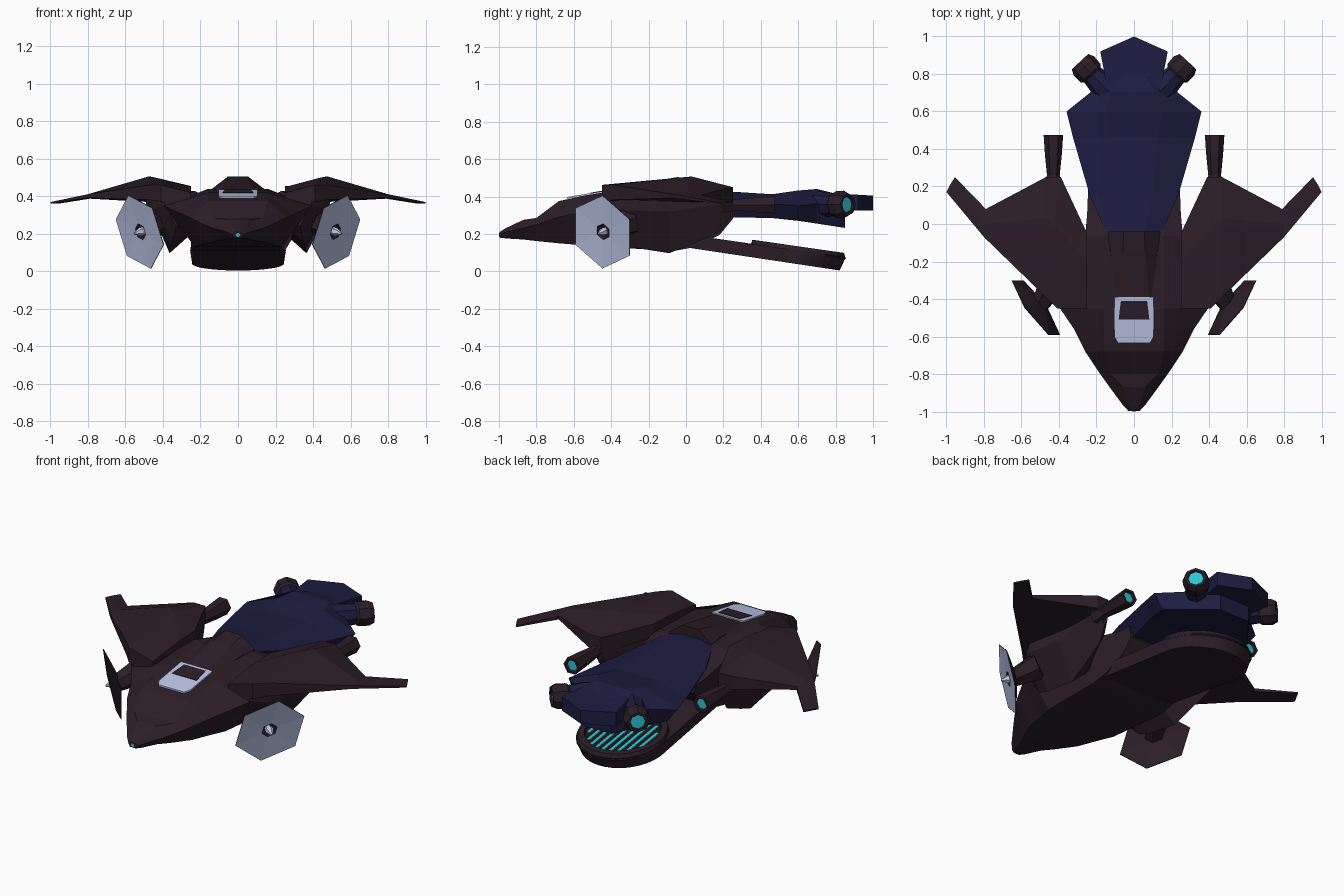
import bpy, bmesh, math
from mathutils import Vector as V

if "Cube" in bpy.data.objects:
    bpy.data.objects.remove(bpy.data.objects["Cube"])


def material(name, rgb):
    m = bpy.data.materials.new(name)
    m.diffuse_color = (*rgb, 1)
    m.use_nodes = True
    m.node_tree.nodes["Principled BSDF"].inputs["Base Color"].default_value = m.diffuse_color
    return m


HULL = material("dark plum hull", (0.025, 0.013, 0.020))
BLUE = material("navy blue", (0.012, 0.012, 0.052))
PALE = material("pale steel", (0.50, 0.57, 0.80))
CYAN = material("cyan glow", (0.026, 0.56, 0.66))
DARK = material("black grille", (0.012, 0.009, 0.011))


def build(name, verts, faces, mats, ids=None, mirror=False):
    """Make an object; optionally add the mirrored copy for the left side."""
    verts, faces, ids = [V(v) for v in verts], list(faces), list(ids or [0] * len(faces))
    if mirror:
        n = len(verts)
        verts += [V((-v.x, v.y, v.z)) for v in verts]
        faces += [[i + n for i in reversed(f)] for f in faces]
        ids += ids
    me = bpy.data.meshes.new(name)
    me.from_pydata(verts, [], faces)
    for m in mats:
        me.materials.append(m)
    for p, i in zip(me.polygons, ids):
        p.material_index = i
    bm = bmesh.new()
    bm.from_mesh(me)
    bmesh.ops.recalc_face_normals(bm, faces=bm.faces)
    bm.to_mesh(me)
    bm.free()
    ob = bpy.data.objects.new(name, me)
    bpy.context.collection.objects.link(ob)
    return ob


def rings(name, loops, mats, ids=None, mirror=False):
    """Skin closed loops of equal size and cap both ends (ids: bands, then end cap)."""
    n = len(loops[0])
    verts = [v for l in loops for v in l]
    faces = [[k * n + i, k * n + (i + 1) % n, (k + 1) * n + (i + 1) % n, (k + 1) * n + i]
             for k in range(len(loops) - 1) for i in range(n)]
    faces += [list(range((len(loops) - 1) * n, len(loops) * n)), list(reversed(range(n)))]
    fid = None
    if ids:
        fid = [ids[k] for k in range(len(loops) - 1) for _ in range(n)] + [ids[-1], ids[0]]
    return build(name, verts, faces, mats, fid, mirror)


def body(name, sections, mat):
    """Six-sided fuselage: y, top z, top half width, mid half width, mid z, bottom half width, bottom z."""
    return rings(name, [[(-tw, y, t), (tw, y, t), (mw, y, mz), (bw, y, b), (-bw, y, b), (-mw, y, mz)]
                        for y, t, tw, mw, mz, bw, b in sections], [mat])


def tube(name, origin, axis, up, sections, n, mats, ids=None, mirror=True):
    """Polygonal rings (distance, radius) along an axis, first corner along up."""
    o, a = V(origin), V(axis).normalized()
    u = (V(up) - V(up).dot(a) * a).normalized()
    w = a.cross(u)
    angs = [2 * math.pi * i / n for i in range(n)]
    return rings(name, [[o + a * t + (u * math.cos(q) + w * math.sin(q)) * r for q in angs]
                        for t, r in sections], mats, ids, mirror)


def plate(name, outline, low, high, mat, shrink=1.0, mirror=False):
    """Slab between two height functions of y."""
    return rings(name, [[(x * shrink, y * shrink, low(y)) for x, y in outline],
                        [(x, y, high(y)) for x, y in outline]], [mat], None, mirror)


# main hull and raised spine
body("hull", [(-.997, .21, .015, .03, .197, .02, .18), (-.965, .23, .03, .06, .21, .035, .176),
              (-.87, .275, .06, .13, .23, .07, .17), (-.80, .285, .13, .18, .25, .11, .162),
              (-.68, .375, .16, .26, .29, .17, .15), (-.56, .402, .16, .32, .315, .20, .14),
              (-.45, .42, .16, .395, .35, .23, .13),
              (-.06, .44, .16, .26, .40, .25, .11), (.05, .40, .15, .25, .37, .245, .13),
              (.18, .37, .14, .245, .34, .235, .195), (.25, .36, .14, .245, .34, .23, .28)], HULL)
body("spine", [(-.39, .43, .08, .11, .41, .11, .38), (-.15, .485, .06, .125, .44, .13, .38),
               (-.04, .505, .055, .14, .44, .14, .38)], HULL)
tube("nose_light", (0, -.994, .195), (0, -1, 0), (0, 0, 1), [(0, .011), (.006, .011)], 8, [CYAN], None, False)

# canopy frame and window
slope = lambda y, d=0: .434 + (y + .39) * .16 + d
frame = [(-.105, -.39), (.105, -.39), (.105, -.60), (.085, -.635), (-.085, -.635), (-.105, -.60)]
plate("canopy_frame", frame, lambda y: slope(y, -.006), lambda y: slope(y, .003), PALE)
window = [(-.07, -.41), (.07, -.41), (.082, -.51), (-.082, -.51)]
plate("canopy_window", window, lambda y: slope(y, 0), lambda y: slope(y, .006), HULL)

# wings: spanwise rings of front top, ridge, rear top, rear bottom, front bottom
wing = [((.25, -.45, .42), (.25, -.2, .45), (.25, -.05, .455), .08),
        ((.41, -.45, .462), (.43, .0, .498), (.39, .25, .45), .09),
        ((.47, -.39, .462), (.475, .03, .507), (.47, .25, .45), .08),
        ((.80, -.07, .412), (.80, .0, .412), (.79, .08, .408), .02),
        ((1.0, .17, .37), (.98, .21, .37), (.955, .25, .37), .008)]
rings("wings", [[f, m, r, (r[0], r[1], r[2] - t), (f[0], f[1], f[2] - t)] for f, m, r, t in wing],
      [HULL], None, True)

# side pods under the wings: y, inner x, outer x, keel x, top z, bottom z
pods = [(-.45, .25, .39, .33, .42, .24), (-.38, .25, .45, .35, .43, .16), (-.30, .25, .49, .36, .43, .13),
        (-.09, .25, .46, .365, .44, .097), (.02, .30, .45, .375, .44, .14), (.18, .36, .45, .395, .44, .21),
        (.24, .39, .46, .41, .43, .29)]
rings("side_pods", [[(a, y, t), (b, y, t), (b, y, b0 + (t - b0) * .65), (k, y, b0), (a, y, b0 + (t - b0) * .3)]
                    for y, a, b, k, t, b0 in pods], [HULL], None, True)

# wing thrusters
tube("wing_thrusters", (.43, .2, .355), (0, 1, 0), (1, 0, 0),
     [(0, .05), (.06, .034), (.17, .045), (.275, .052), (.275, .038), (.262, .034)],
     6, [HULL, CYAN], [0, 0, 0, 0, 0, 1])

# hexagonal side dishes with emitter needles
c, n, u = V((.525, -.447, .21)), V((.78, -.575, -.24)), V((.06, .0, .195))
tube("side_dishes", c, n, u, [(-.045, .04), (-.004, .204), (0, .204), (-.006, .045), (-.035, .035)],
     6, [HULL, PALE], [0, 0, 1, 0, 0])
tube("dish_needles", c, n, u, [(-.035, .02), (-.005, .024), (.035, .006)], 6, [PALE])
strut = V((.42, -.30, .27)) - (c - n * .03)
tube("dish_struts", c - n * .03, strut, u, [(0, .05), (strut.length, .08)], 6, [HULL])

# blue rear fuselage and tail block
body("rear_fuselage", [(-.06, .452, .05, .14, .435, .12, .32), (.15, .432, .10, .235, .39, .18, .29),
                       (.46, .412, .13, .325, .36, .27, .285), (.60, .432, .15, .36, .35, .30, .27),
                       (.70, .44, .12, .235, .36, .22, .255), (.80, .415, .05, .17, .37, .14, .24),
                       (.85, .36, .04, .10, .33, .10, .232)], BLUE)
plate("tail_block", [(-.13, .66), (.13, .66), (.18, .92), (0, 1.0), (-.18, .92)],
      lambda y: .325, lambda y: .425 - max(0, y - .66) * .06, BLUE)

# angled main engines on blue necks
aim = (.68, .73, 0)
end = V((.288, .866, .357))
tube("engine_necks", end, aim, (0, 0, 1), [(-.27, .07), (-.17, .068), (-.08, .058)], 8, [BLUE])
tube("main_engines", end, aim, (0, 0, 1),
     [(-.10, .058), (-.085, .072), (-.03, .074), (0, .06), (0, .045), (-.012, .042)],
     8, [HULL, CYAN], [0, 0, 0, 0, 0, 1])

# lower paddle with round rear
base = lambda y: .128 - .144 * y
arc = [(.255 * math.cos(a), .6 + .255 * math.sin(a)) for a in [math.pi * i / 20 for i in range(21)]]
plate("lower_paddle", [(-.24, -.05), (.24, -.05)] + arc, base, lambda y: base(y) + .07, HULL, .96)

# raised rim around the grille
loops = []
for k in range(32):
    a = 2 * math.pi * k / 32
    loop = []
    for r, h in [(.205, .06), (.21, .092), (.245, .092), (.255, .06)]:
        y = .6 + r * math.sin(a)
        loop.append((r * math.cos(a), y, base(y) + h))
    loops.append(loop)
verts = [v for l in loops for v in l]
faces = [[k * 4 + i, k * 4 + (i + 1) % 4, (k + 1) % 32 * 4 + (i + 1) % 4, (k + 1) % 32 * 4 + i]
         for k in range(32) for i in range(4)]
build("grille_rim", verts, faces, [HULL])

# grille floor and glowing slats
floor = [(.208 * math.cos(a), .6 + .208 * math.sin(a)) for a in [math.pi * i / 12 for i in range(24)]]
plate("grille_floor", floor, lambda y: base(y) + .066, lambda y: base(y) + .074, DARK)
for i in range(-4, 5):
    x, half = i * .043, math.sqrt(.2 ** 2 - (abs(i) * .043 + .01) ** 2)
    plate("grille_slat", [(x - .009, .6 - half), (x + .009, .6 - half), (x + .009, .6 + half), (x - .009, .6 + half)],
          lambda y: base(y) + .073, lambda y: base(y) + .077, CYAN)
